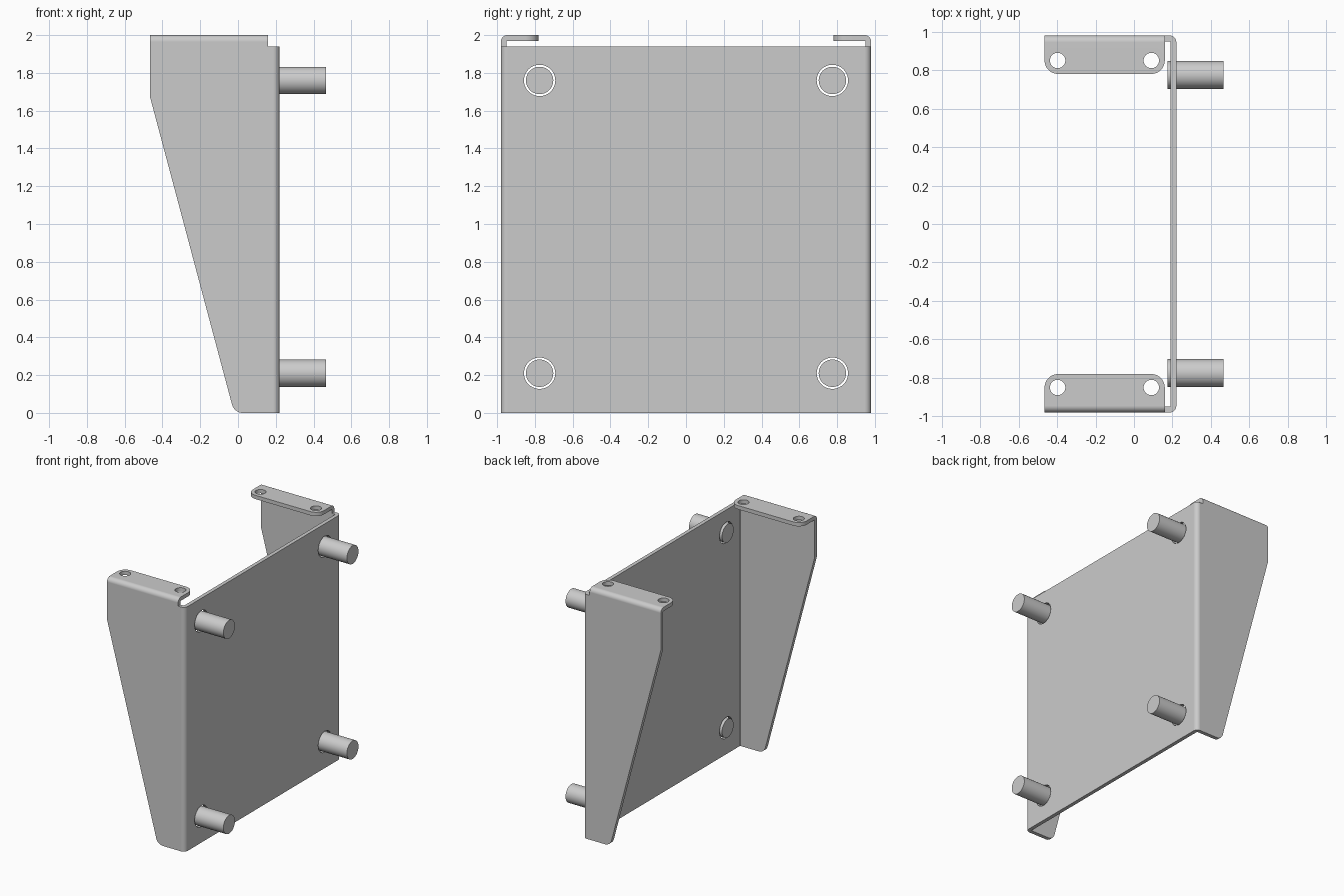
import bpy, bmesh, math
from mathutils import Vector, Matrix

if "Cube" in bpy.data.objects:
    bpy.data.objects.remove(bpy.data.objects["Cube"])

T = 0.03            # sheet thickness
R = 0.035           # outer bend radius
X0, X1, XR = -0.465, 0.22, 0.16   # front edge, plate face, bend relief
Y, H, HP = 0.98, 2.0, 1.94        # half width, total height, plate height


def fillet(pts, n=8):
    """Turn (u, v, radius) corners into an outline with true arcs."""
    out = []
    for i, (u, v, r) in enumerate(pts):
        p = Vector((u, v))
        if r == 0:
            out.append(p)
            continue
        a = (Vector(pts[i - 1][:2]) - p).normalized()
        b = (Vector(pts[(i + 1) % len(pts)][:2]) - p).normalized()
        half = a.angle(b) / 2
        c = p + (a + b).normalized() * (r / math.sin(half))
        d0 = p + a * (r / math.tan(half)) - c
        d1 = p + b * (r / math.tan(half)) - c
        ang = d0.angle_signed(d1)
        for k in range(n + 1):
            out.append(c + Matrix.Rotation(-ang * k / n, 2) @ d0)
    return out


def prism(name, pts, axis, lo, hi):
    """Extrude an outline along an axis."""
    place = {'X': lambda u, v, w: (w, u, v),
             'Y': lambda u, v, w: (u, w, v),
             'Z': lambda u, v, w: (u, v, w)}[axis]
    bm = bmesh.new()
    outline = fillet(pts)
    f = bm.faces.new([bm.verts.new(place(p.x, p.y, lo)) for p in outline])
    ext = bmesh.ops.extrude_face_region(bm, geom=[f])['geom']
    move = Vector(place(0, 0, hi - lo))
    bmesh.ops.translate(bm, vec=move, verts=[g for g in ext if isinstance(g, bmesh.types.BMVert)])
    bmesh.ops.recalc_face_normals(bm, faces=bm.faces)
    me = bpy.data.meshes.new(name)
    bm.to_mesh(me)
    bm.free()
    ob = bpy.data.objects.new(name, me)
    bpy.context.collection.objects.link(ob)
    return ob


def cylinder(name, r, depth, loc, rot=(0, 0, 0)):
    bpy.ops.mesh.primitive_cylinder_add(vertices=40, radius=r, depth=depth, location=loc, rotation=rot)
    bpy.context.object.name = name
    return bpy.context.object


def activate(ob):
    bpy.ops.object.select_all(action='DESELECT')
    bpy.context.view_layer.objects.active = ob
    ob.select_set(True)


def combine(ob, other, op):
    """Apply a boolean and remove the helper."""
    other.hide_render = True
    m = ob.modifiers.new("bool", 'BOOLEAN')
    m.operation, m.object, m.solver = op, other, 'EXACT'
    activate(ob)
    bpy.ops.object.modifier_apply(modifier=m.name)
    bpy.data.objects.remove(other, do_unlink=True)


# Back plate with its two folded vertical edges
bracket = prism("bracket", [
    (XR, -Y, 0), (X1, -Y, R), (X1, Y, R), (XR, Y, 0),
    (XR, Y - T, 0), (X1 - T, Y - T, R - T), (X1 - T, -Y + T, R - T), (XR, -Y + T, 0)],
    'Z', 0, HP)

# Tapered side walls with folded, rounded top tabs
for s in (-1, 1):
    wall = prism("side_wall", [
        (s * Y, -0.1, 0), (s * Y, H, R), (s * 0.78, H, 0), (s * 0.78, H - T, 0),
        (s * (Y - T), H - T, R - T), (s * (Y - T), -0.1, 0)], 'X', -0.6, 0.3)
    plan = prism("plan_cutter", [
        (X0, s * 1.1, 0), (XR, s * 1.1, 0), (XR, s * 0.78, 0.07), (X0, s * 0.78, 0.07)],
        'Z', -0.3, 2.3)
    combine(wall, plan, 'INTERSECT')
    side = prism("side_cutter", [
        (-0.6, 2.2, 0), (X0, 2.2, 0), (X0, 1.67, 0), (-0.02, 0, 0.06),
        (0.4, 0, 0), (0.4, 2.2, 0)][1:], 'Y', -1.3, 1.3)
    combine(wall, side, 'INTERSECT')
    # Screw holes in the tab
    for x in (-0.397, 0.09):
        combine(wall, cylinder("hole", 0.04, 0.2, (x, s * 0.85, H)), 'DIFFERENCE')
    combine(bracket, wall, 'UNION')

# Clearance holes in the plate and the pins passing through them
side_on = (0, math.pi / 2, 0)
for y in (-0.775, 0.775):
    for z in (0.21, 1.76):
        combine(bracket, cylinder("hole", 0.083, 0.2, (0.2, y, z), side_on), 'DIFFERENCE')
        pin = cylinder("pin", 0.0725, 0.29, (0.32, y, z), side_on)
        activate(pin)
        bpy.ops.object.shade_smooth_by_angle(angle=math.radians(30))

# Clean coplanar seams and shade the bends smoothly
bm = bmesh.new()
bm.from_mesh(bracket.data)
bmesh.ops.remove_doubles(bm, verts=bm.verts, dist=0.0001)
bmesh.ops.dissolve_limit(bm, angle_limit=math.radians(1), verts=bm.verts, edges=bm.edges)
bm.to_mesh(bracket.data)
bm.free()
activate(bracket)
bpy.ops.object.shade_smooth_by_angle(angle=math.radians(30))
wn = bracket.modifiers.new("weighted", 'WEIGHTED_NORMAL')
wn.keep_sharp = True
